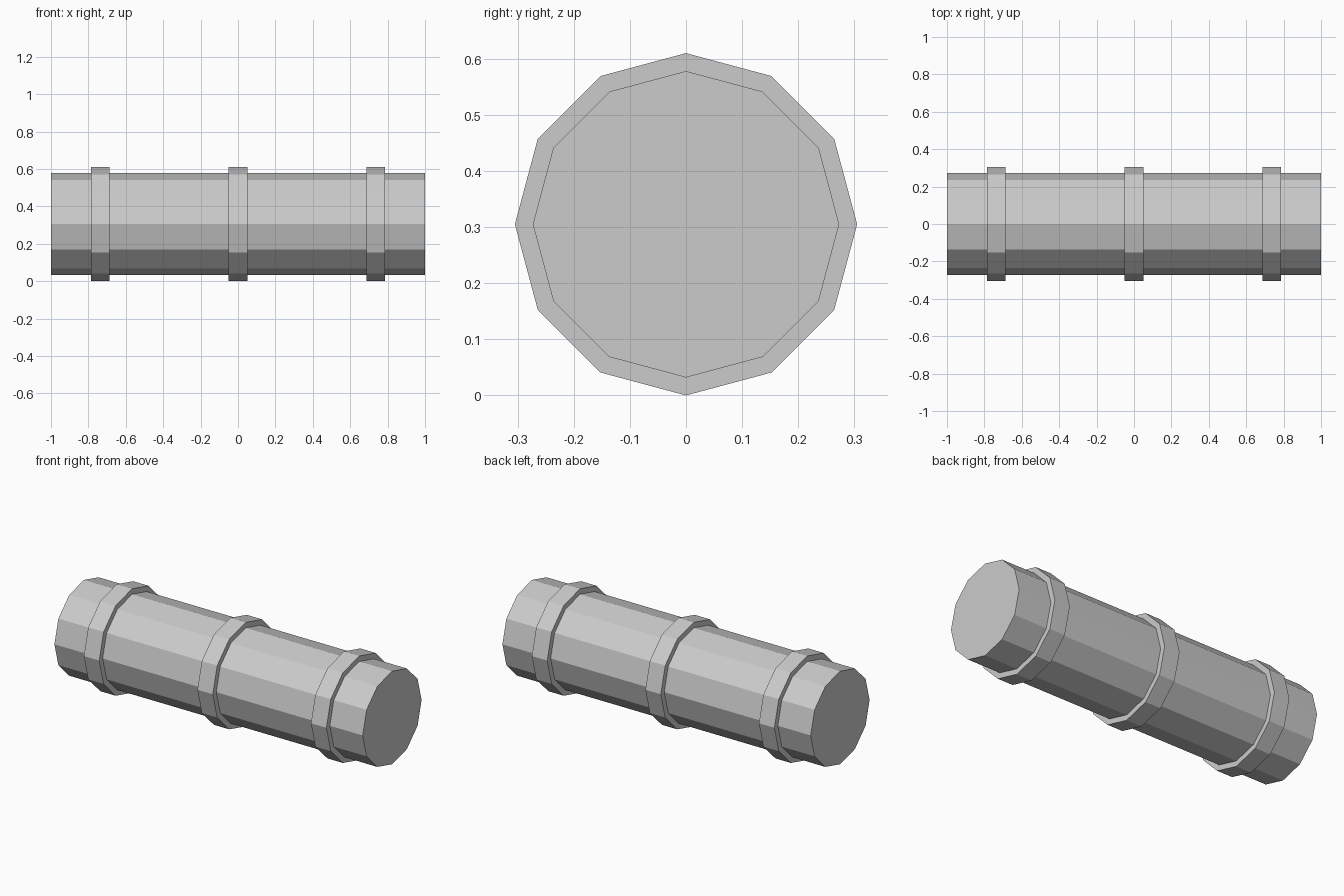
import bpy, math

if "Cube" in bpy.data.objects:
    bpy.data.objects.remove(bpy.data.objects["Cube"])

SIDES = 12
R_BAND, R_BODY = 0.305, 0.273

grey = bpy.data.materials.new("light_grey")
grey.diffuse_color = (0.6, 0.6, 0.6, 1)
grey.use_nodes = True
grey.node_tree.nodes["Principled BSDF"].inputs["Base Color"].default_value = grey.diffuse_color


def x_cylinder(name, x, radius, length):
    """Flat-faced 12-sided cylinder lying along x, with a corner at the top."""
    bpy.ops.mesh.primitive_cylinder_add(
        vertices=SIDES, radius=radius, depth=length,
        location=(x, 0, R_BAND), rotation=(0, math.pi / 2, 0))
    ob = bpy.context.object
    ob.name = name
    ob.data.materials.append(grey)
    return ob


# Main pipe
x_cylinder("pipe_body", 0, R_BODY, 2.0)

# Three raised bands
for name, x in (("left_band", -0.737), ("middle_band", 0), ("right_band", 0.737)):
    x_cylinder(name, x, R_BAND, 0.1)
